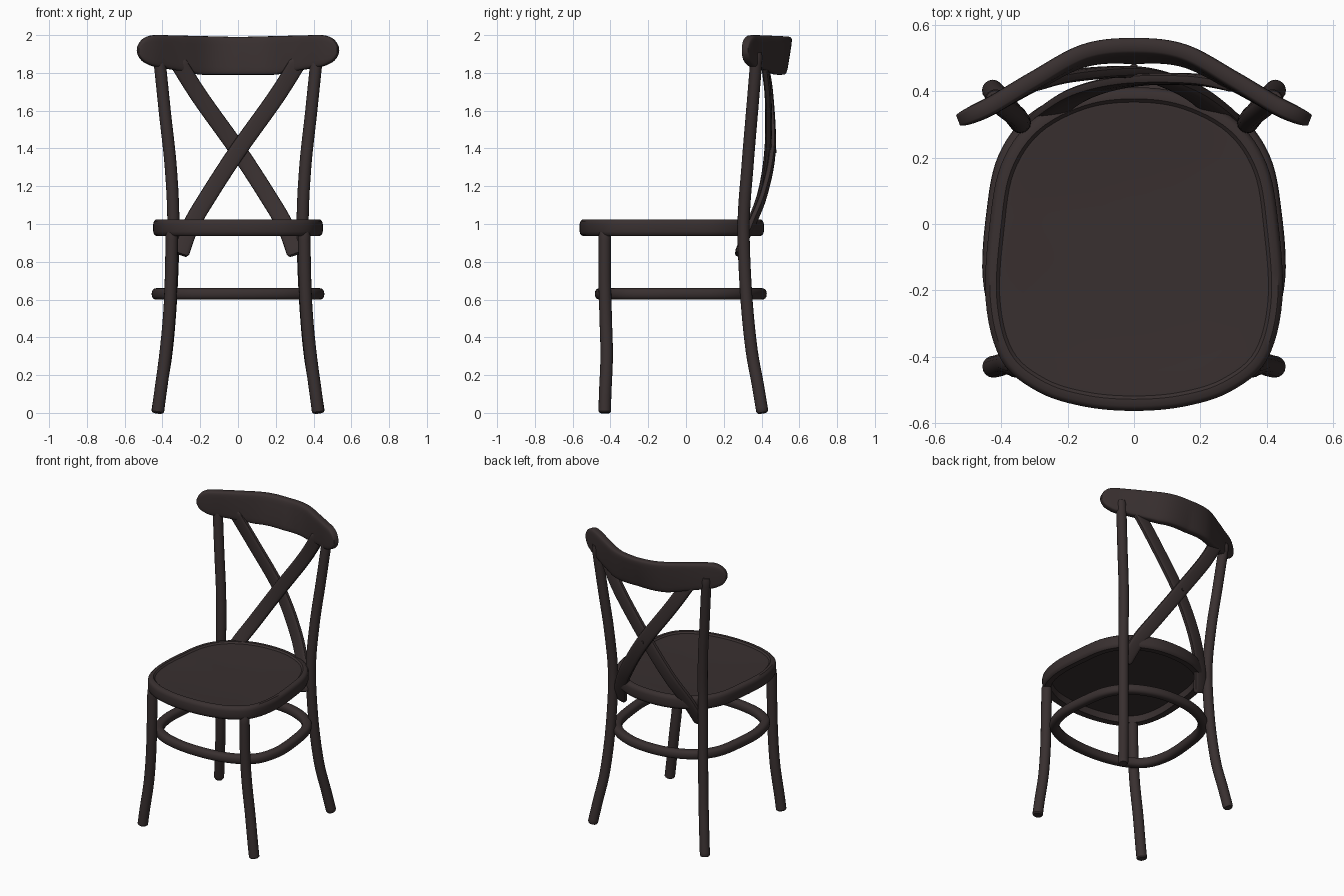
import bpy
import bmesh
import math
from mathutils import Vector

cube = bpy.data.objects.get("Cube")
if cube:
    bpy.data.objects.remove(cube)

# Single dark stained wood colour
wood = bpy.data.materials.new("dark_wood")
wood.use_nodes = True
colour = (0.040, 0.029, 0.029, 1)
wood.diffuse_color = colour
bsdf = wood.node_tree.nodes["Principled BSDF"]
bsdf.inputs["Base Color"].default_value = colour
bsdf.inputs["Roughness"].default_value = 0.6


def spline(points, closed=False, steps=8):
    """Smooth path through a few points."""
    pts = [Vector(p) for p in points]
    n = len(pts)
    out = []
    for i in range(n if closed else n - 1):
        if closed:
            a, b, c, d = (pts[(i + k) % n] for k in (-1, 0, 1, 2))
        else:
            a, b, c, d = (pts[min(max(i + k, 0), n - 1)] for k in (-1, 0, 1, 2))
        for s in range(steps):
            t = s / steps
            out.append(0.5 * (2 * b + (c - a) * t + (2 * a - 5 * b + 4 * c - d) * t * t
                              + (3 * b - a - 3 * c + d) * t ** 3))
    if not closed:
        out.append(pts[-1])
    return out


def loft(name, rings, closed=False, angle=40):
    """Skin a list of equal rings; cap both ends unless the loop is closed."""
    bm = bmesh.new()
    loops = [[bm.verts.new(p) for p in ring] for ring in rings]
    m = len(loops[0])
    for i in range(len(loops) if closed else len(loops) - 1):
        a, b = loops[i], loops[(i + 1) % len(loops)]
        for j in range(m):
            k = (j + 1) % m
            bm.faces.new((a[j], a[k], b[k], b[j]))
    if not closed:
        bm.faces.new(loops[0])
        bm.faces.new(loops[-1])
    bmesh.ops.recalc_face_normals(bm, faces=bm.faces)
    mesh = bpy.data.meshes.new(name)
    bm.to_mesh(mesh)
    bm.free()
    mesh.materials.append(wood)
    obj = bpy.data.objects.new(name, mesh)
    bpy.context.collection.objects.link(obj)
    bpy.ops.object.select_all(action='DESELECT')
    obj.select_set(True)
    bpy.context.view_layer.objects.active = obj
    bpy.ops.object.shade_smooth_by_angle(angle=math.radians(angle))
    return obj


def section(centre, u, v, a, b, power=1.0, sides=16):
    """Rounded cross-section; a power below 1 makes it squarer."""
    ring = []
    for k in range(sides):
        w = 2 * math.pi * k / sides
        c, s = math.cos(w), math.sin(w)
        ring.append(centre + u * a * math.copysign(abs(c) ** power, c)
                    + v * b * math.copysign(abs(s) ** power, s))
    return ring


def sweep(name, path, a, b, ref, power=1.0, closed=False):
    """Sweep a section of half-sizes a, b along a path, with b towards ref."""
    rings = []
    n = len(path)
    for i, p in enumerate(path):
        if closed:
            tangent = path[(i + 1) % n] - path[i - 1]
        else:
            tangent = path[min(i + 1, n - 1)] - path[max(i - 1, 0)]
        tangent.normalize()
        u = tangent.cross(Vector(ref)).normalized()
        v = u.cross(tangent)
        shrink = 0.8 if not closed and i in (0, n - 1) else 1
        rings.append(section(p, u, v, a * shrink, b * shrink, power))
    return loft(name, rings, closed)


def mirrored(points, side):
    return [(x * side, y, z) for x, y, z in points]


# Seat outline: rounded front, narrower back
half = [(0.15, -0.55), (0.29, -0.505), (0.40, -0.41), (0.447, -0.23), (0.435, 0.0),
        (0.40, 0.18), (0.31, 0.31), (0.16, 0.39)]
outline = ([(0, -0.563, 0)] + [(x, y, 0) for x, y in half] + [(0, 0.412, 0)]
           + [(-x, y, 0) for x, y in reversed(half)])
rim = spline(outline, closed=True, steps=6)
middle = Vector((0, -0.07, 0))


def inset(distance, z):
    ring = []
    for p in rim:
        d = p - middle
        ring.append(middle + d * (1 - distance / d.length) + Vector((0, 0, z)))
    return ring


# Seat: hollow underside, rounded rim, grooved and slightly dished panel
seat_profile = [(0.40, 0.99), (0.06, 0.985), (0.055, 0.94), (0.015, 0.937), (0.004, 0.945),
                (0, 0.96), (0, 1.00), (0.004, 1.015), (0.015, 1.024), (0.035, 1.024),
                (0.045, 1.014), (0.055, 1.014), (0.12, 1.010), (0.40, 1.006)]
loft("seat", [inset(d, z) for d, z in seat_profile])

# Bent ring stretcher
ring_path = [Vector((p.x * 0.95, (p.y + 0.075) * 0.87 - 0.027, 0.63)) for p in rim]
sweep("ring_stretcher", ring_path, 0.031, 0.031, (0, 0, 1), 0.8, closed=True)

# Legs and back posts
front_leg = [(0.425, -0.43, 0), (0.412, -0.428, 0.1), (0.385, -0.42, 0.3),
             (0.365, -0.425, 0.5), (0.355, -0.43, 0.7), (0.35, -0.43, 0.96)]
back_post = [(0.428, 0.405, 0), (0.405, 0.38, 0.15), (0.375, 0.345, 0.35), (0.352, 0.317, 0.65),
             (0.342, 0.305, 1.0), (0.356, 0.325, 1.3), (0.388, 0.35, 1.6), (0.42, 0.376, 1.91)]
for side, word in ((1, "left"), (-1, "right")):
    sweep("front_leg_" + word, spline(mirrored(front_leg, side)), 0.033, 0.033, (0, 1, 0))
    sweep("back_post_" + word, spline(mirrored(back_post, side)), 0.032, 0.032, (0, 1, 0))

# Crossed back braces, one passing in front of the other
brace = [(0.32, 0.415, 1.86), (0.20, 0.44, 1.67), (0.0, 0.445, 1.39), (-0.15, 0.405, 1.16),
         (-0.25, 0.34, 0.99), (-0.305, 0.275, 0.84)]
for side, word, shift in ((1, "front", -0.012), (-1, "rear", 0.012)):
    path = [(x, y + shift * (1 - abs(x) / 0.35), z) for x, y, z in mirrored(brace, side)]
    sweep("back_brace_" + word, spline(path), 0.045, 0.018, (0, 1, 0), 0.6)

# Small pin where the braces cross
pin = [Vector((0, y, 1.385)) for y in (0.43, 0.46, 0.48)]
sweep("brace_pin", pin, 0.012, 0.012, (0, 0, 1))

# Curved top rail, leaning back in the middle, with rounded ends
rail_half = [(0.15, 0.518), (0.30, 0.435), (0.42, 0.362), (0.49, 0.328), (0.53, 0.312)]
rail_points = ([(-x, y, 0) for x, y in reversed(rail_half)] + [(0, 0.538, 0)]
               + [(x, y, 0) for x, y in rail_half])
rail_path = spline(rail_points)
rings = []
for i, p in enumerate(rail_path):
    tangent = rail_path[min(i + 1, len(rail_path) - 1)] - rail_path[max(i - 1, 0)]
    normal = Vector((-tangent.y, tangent.x, 0)).normalized()
    x = abs(p.x)
    top = 1.99 + 0.01 * min(x / 0.4, 1)
    bottom = 1.79 + 0.05 * min(max((x - 0.2) / 0.28, 0), 1)
    end = max((x - 0.44) / 0.091, 0)
    round_off = max(math.sqrt(max(1 - end * end, 0)), 0.2)
    lean = 0.035 * max(1 - x / 0.4, 0)
    up = Vector((0, lean, top - bottom)) / (top - bottom)
    centre = p + Vector((0, -lean / 2, (top + bottom) / 2))
    rings.append(section(centre, normal, up, 0.028 * (0.5 + 0.5 * round_off),
                         (top - bottom) / 2 * round_off, 0.4, 24))
loft("top_rail", rings, angle=50)
